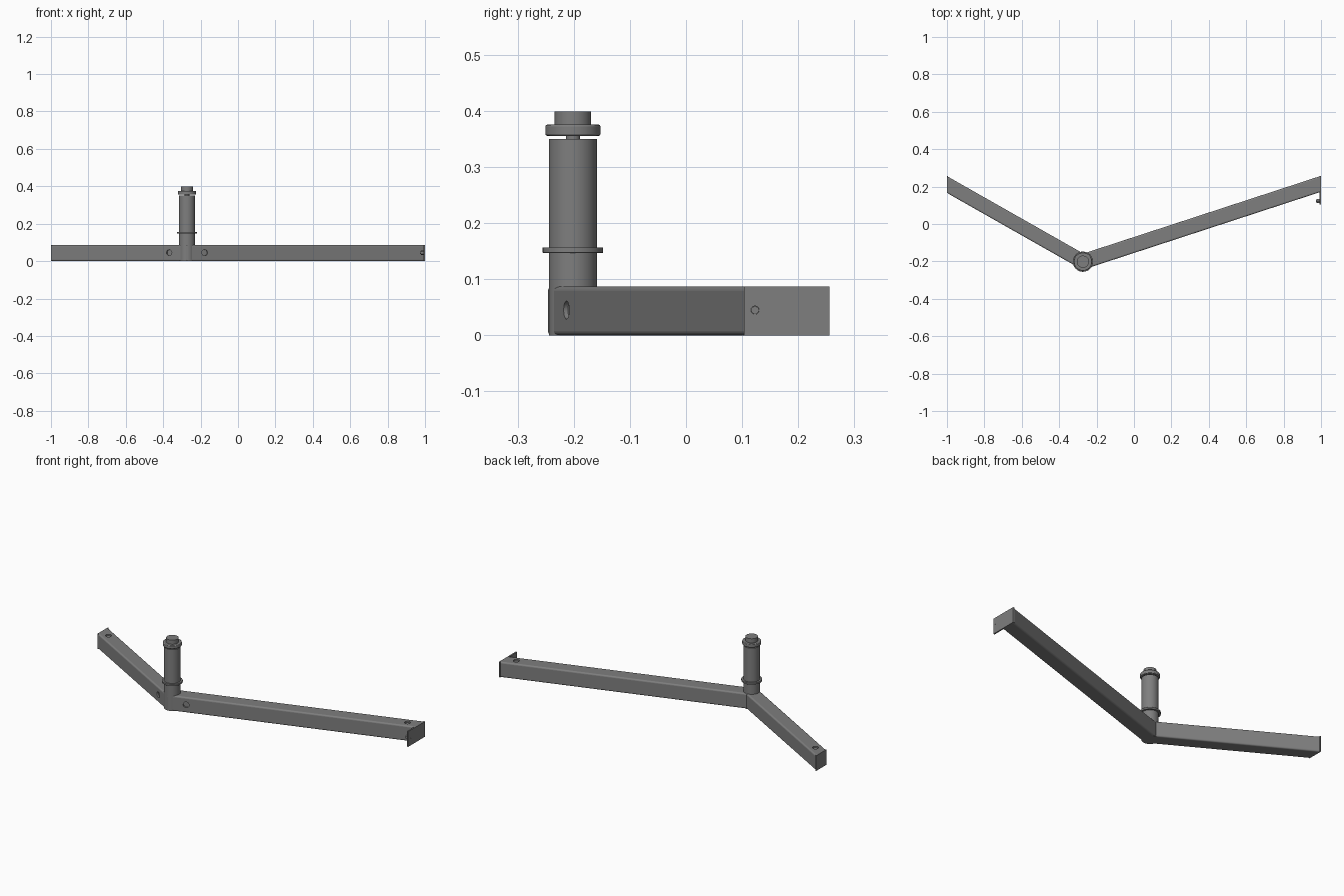
import bpy, bmesh, math
from mathutils import Vector

if "Cube" in bpy.data.objects:
    bpy.data.objects.remove(bpy.data.objects["Cube"])

PX, PY = -0.273, -0.2015     # post axis
H = 0.087                    # beam height
STEEL = bpy.data.materials.new("dark_steel")
STEEL.diffuse_color = (0.21, 0.21, 0.21, 1)
STEEL.use_nodes = True
STEEL.node_tree.nodes["Principled BSDF"].inputs["Base Color"].default_value = STEEL.diffuse_color


def finish(name, bm):
    bmesh.ops.recalc_face_normals(bm, faces=bm.faces)
    me = bpy.data.meshes.new(name)
    bm.to_mesh(me)
    bm.free()
    me.materials.append(STEEL)
    ob = bpy.data.objects.new(name, me)
    bpy.context.collection.objects.link(ob)
    return ob


def smooth(ob):
    bpy.ops.object.select_all(action='DESELECT')
    ob.select_set(True)
    bpy.context.view_layer.objects.active = ob
    bpy.ops.object.shade_smooth_by_angle(angle=math.radians(35))


def cylinder(name, a, b, r, sides=48, bevel=0.0):
    """Cylinder between points a and b."""
    a, b = Vector(a), Vector(b)
    bm = bmesh.new()
    bmesh.ops.create_cone(bm, cap_ends=True, segments=sides, radius1=r,
                          radius2=r, depth=(b - a).length)
    ob = finish(name, bm)
    ob.location = (a + b) / 2
    if b.z - a.z < 1e-6:
        ob.rotation_euler = (b - a).to_track_quat('Z', 'Y').to_euler()
    smooth(ob)
    if bevel:
        m = ob.modifiers.new("edge", 'BEVEL')
        m.width, m.segments, m.limit_method = bevel, 2, 'ANGLE'
        m.angle_limit = math.radians(50)
    return ob


def cut(ob, a, b, r):
    c = cylinder(ob.name + "_hole_cutter", a, b, r, 32)
    c.hide_render = True
    c.hide_viewport = True
    m = ob.modifiers.new("hole", 'BOOLEAN')
    m.object, m.operation, m.solver = c, 'DIFFERENCE', 'EXACT'


def plate(name, x0, x1, y0, y1):
    bm = bmesh.new()
    bmesh.ops.create_cube(bm, size=1)
    for v in bm.verts:
        v.co = ((x0 + x1) / 2 + v.co.x * (x1 - x0),
                (y0 + y1) / 2 + v.co.y * (y1 - y0), H / 2 + v.co.z * H)
    return finish(name, bm)


def beam(name, x_end, y_end, half):
    """Rounded square tube, mitred at the post and cut off square to x."""
    bm = bmesh.new()
    k, rad = 6, 0.008
    slope = (y_end - PY) / (x_end - PX)
    stretch = math.sqrt(1 + slope * slope)
    prof = []
    for cy, cz, start in ((half - rad, H - rad, 0), (rad - half, H - rad, 90),
                          (rad - half, rad, 180), (half - rad, rad, 270)):
        for i in range(k):
            t = math.radians(start + 90 * i / (k - 1))
            prof.append((cy + rad * math.cos(t), cz + rad * math.sin(t)))
    rings = [[bm.verts.new((x, y + u * stretch, z)) for u, z in prof]
             for x, y in ((PX, PY), (x_end, y_end))]
    n = len(prof)
    for i in range(n):
        j = (i + 1) % n
        f = bm.faces.new((rings[0][i], rings[0][j], rings[1][j], rings[1][i]))
        f.smooth = i % k != k - 1          # only the rounded edges are smooth
    for r in rings:
        bm.faces.new(r)
    ob = finish(name, bm)
    # round hole in the top near the tip
    s = 1 if x_end > 0 else -1
    tx = s * (0.934 if s > 0 else 0.94)
    ty = PY + slope * (tx - PX)
    cut(ob, (tx, ty, H - 0.008), (tx, ty, H + 0.02), 0.016)
    # round hole in the front face near the post
    front = Vector((slope, -1, 0)).normalized()
    p = Vector((PX + s * 0.095, PY + slope * s * 0.095 - half * stretch, 0.045))
    cut(ob, p - front * 0.008, p + front * 0.02, 0.016)
    return ob


# Two beams spreading from the post
beam("left_beam", -0.994, 0.2075, 0.039)
beam("right_beam", 0.993, 0.2125, 0.0405)

# Post and collar, neck, cap and head stacked on one axis
for name, z0, z1, r, bev in (("post", 0.0, 0.35, 0.043, 0),
                             ("post_collar", 0.147, 0.157, 0.054, 0.001),
                             ("neck", 0.345, 0.36, 0.0125, 0),
                             ("cap_disc", 0.3555, 0.3755, 0.049, 0.003),
                             ("cap_head", 0.374, 0.399, 0.0325, 0)):
    cylinder(name, (PX, PY, z0), (PX, PY, z1), r, 64, bev)

# End plates: the left one caps the beam, the right one reaches to the front
plate("left_end_plate", -1.0, -0.994, 0.165, 0.256)
right = plate("right_end_plate", 0.992, 1.0, 0.103, 0.256)
cut(right, (0.985, 0.123, 0.045), (1.02, 0.123, 0.045), 0.0072)

# Nut and bolt on the right plate
cylinder("plate_nut", (0.979, 0.123, 0.045), (0.992, 0.123, 0.045), 0.013, 6)
cylinder("plate_bolt", (0.974, 0.123, 0.045), (0.9995, 0.123, 0.045), 0.0068, 32)
